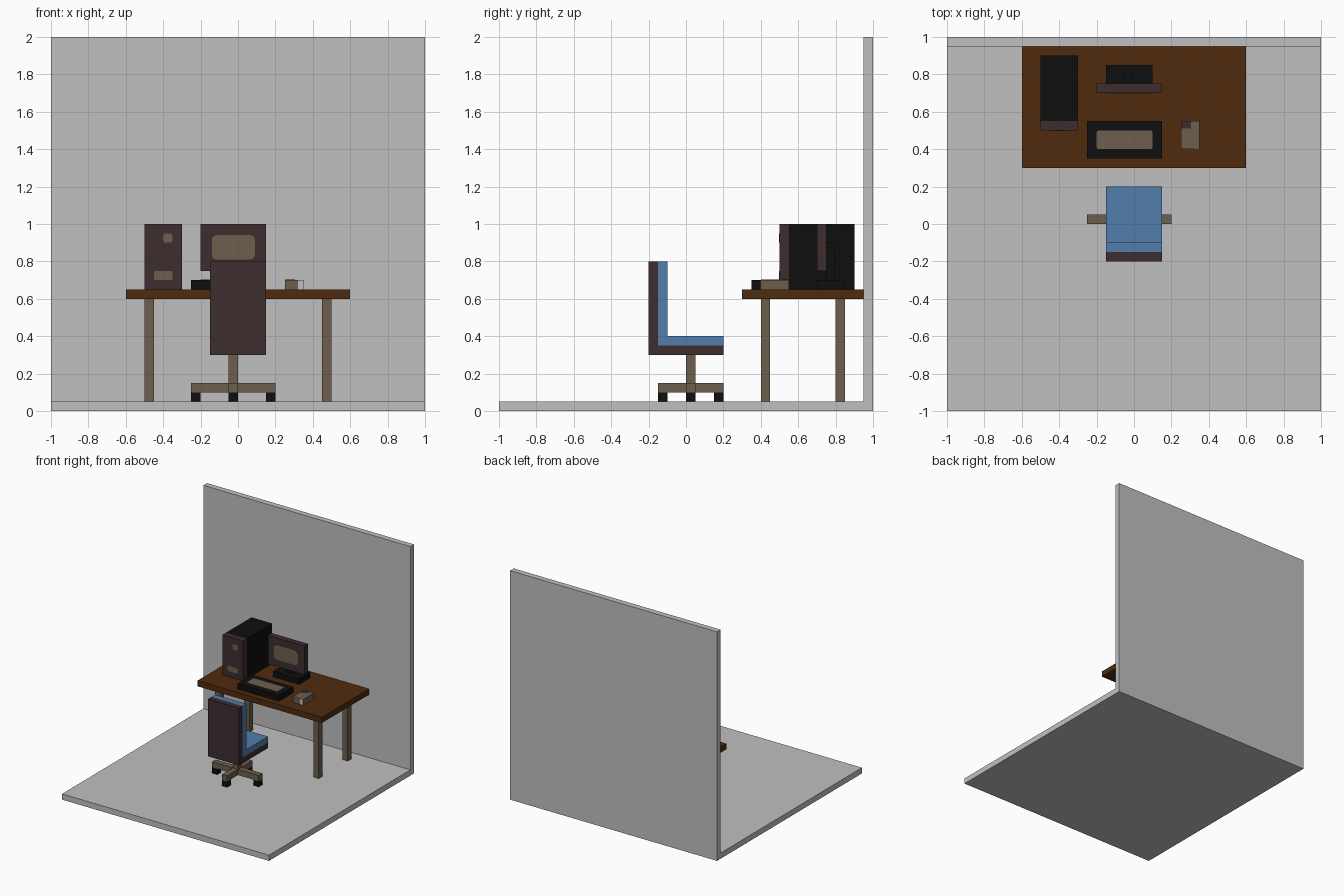
import bpy, bmesh, math
from mathutils import Vector

if "Cube" in bpy.data.objects:
    bpy.data.objects.remove(bpy.data.objects["Cube"])


def material(name, r, g, b):
    m = bpy.data.materials.new(name)
    m.diffuse_color = (r, g, b, 1)
    m.use_nodes = True
    m.node_tree.nodes["Principled BSDF"].inputs["Base Color"].default_value = m.diffuse_color
    return m


GREY = material("light grey", 0.53, 0.53, 0.53)
WOOD = material("brown wood", 0.080, 0.024, 0.004)
TAUPE = material("taupe", 0.150, 0.114, 0.076)
DARK = material("dark brown", 0.045, 0.026, 0.028)
BLACK = material("black", 0.0045, 0.0045, 0.0045)
BLUE = material("blue fabric", 0.085, 0.205, 0.415)


def finish(name, bm, mat):
    bmesh.ops.recalc_face_normals(bm, faces=bm.faces)
    mesh = bpy.data.meshes.new(name)
    bm.to_mesh(mesh)
    bm.free()
    mesh.materials.append(mat)
    ob = bpy.data.objects.new(name, mesh)
    bpy.context.collection.objects.link(ob)
    return ob


def box(name, mat, x, y, z):
    """Box given by its (min, max) range on each axis."""
    bm = bmesh.new()
    bmesh.ops.create_cube(bm, size=1)
    for v in bm.verts:
        v.co = Vector([r[0] if c < 0 else r[1] for c, r in zip(v.co, (x, y, z))])
    return finish(name, bm, mat)


def extrude(name, mat, points, vector):
    bm = bmesh.new()
    face = bm.faces.new([bm.verts.new(p) for p in points])
    out = bmesh.ops.extrude_face_region(bm, geom=[face])["geom"]
    bmesh.ops.translate(bm, vec=vector,
                        verts=[v for v in out if isinstance(v, bmesh.types.BMVert)])
    return finish(name, bm, mat)


def plate(name, mat, u, v, level, radius, front):
    """Thin rounded plate: facing -y (u=x, v=z) or facing up (u=x, v=y)."""
    pts = []
    corners = ((u[1], v[1], -1, -1), (u[0], v[1], 1, -1), (u[0], v[0], 1, 1), (u[1], v[0], -1, 1))
    for k, (cu, cv, su, sv) in enumerate(corners):
        for i in range(4):
            a = math.pi / 2 * (k + i / 3)
            p = (cu + su * radius + radius * math.cos(a), cv + sv * radius + radius * math.sin(a))
            pts.append((p[0], level, p[1]) if front else (p[0], p[1], level))
    return extrude(name, mat, pts, (0, -0.002, 0) if front else (0, 0, 0.002))


def side_profile(name, mat, pts, x0, x1):
    return extrude(name, mat, [(x0, y, z) for y, z in pts], (x1 - x0, 0, 0))


# Room: floor and wall as one L profile
side_profile("floor_and_wall", GREY,
             [(-1, 0), (1, 0), (1, 2), (0.95, 2), (0.95, 0.05), (-1, 0.05)], -1, 1)

# Desk
box("desk_top", WOOD, (-0.6, 0.6), (0.3, 0.95), (0.6, 0.65))
for side, x in (("left", -0.5), ("right", 0.45)):
    for end, y in (("front", 0.4), ("back", 0.8)):
        box(f"desk_leg_{end}_{side}", TAUPE, (x, x + 0.05), (y, y + 0.05), (0.05, 0.6))

# Computer tower
box("tower_body", BLACK, (-0.5, -0.3), (0.55, 0.9), (0.65, 1.0))
box("tower_front", DARK, (-0.5, -0.3), (0.5, 0.55), (0.65, 1.0))
plate("tower_button", TAUPE, (-0.4, -0.35), (0.9, 0.95), 0.5, 0.012, True)
plate("tower_slot", TAUPE, (-0.45, -0.35), (0.7, 0.75), 0.5, 0.012, True)

# Monitor
box("monitor_foot", BLACK, (-0.15, 0.1), (0.7, 0.85), (0.65, 0.7))
box("monitor_neck", BLACK, (-0.05, 0), (0.75, 0.8), (0.7, 0.9))
box("monitor_panel", DARK, (-0.2, 0.15), (0.7, 0.75), (0.75, 1.0))
plate("monitor_screen", TAUPE, (-0.14, 0.09), (0.81, 0.94), 0.7, 0.025, True)

# Keyboard and mouse
box("keyboard", BLACK, (-0.25, 0.15), (0.35, 0.55), (0.65, 0.7))
plate("keyboard_keys", TAUPE, (-0.2, 0.1), (0.4, 0.5), 0.7, 0.012, False)
box("mouse", TAUPE, (0.25, 0.35), (0.4, 0.55), (0.65, 0.7))
plate("mouse_button", DARK, (0.25, 0.305), (0.51, 0.55), 0.7, 0.008, False)
plate("mouse_front_patch", GREY, (0.322, 0.35), (0.65, 0.7), 0.4, 0.003, True)

# Chair shell and cushion as L profiles
side_profile("chair_shell", DARK,
             [(-0.2, 0.3), (0.2, 0.3), (0.2, 0.35), (-0.15, 0.35), (-0.15, 0.8), (-0.2, 0.8)],
             -0.15, 0.15)
side_profile("chair_cushion", BLUE,
             [(-0.15, 0.35), (0.2, 0.35), (0.2, 0.4), (-0.1, 0.4), (-0.1, 0.8), (-0.15, 0.8)],
             -0.15, 0.15)

# Chair base: post, four arms and casters
box("chair_post", TAUPE, (-0.05, 0), (0, 0.05), (0.1, 0.3))
arms = {"left": ((-0.25, -0.05), (0, 0.05)), "right": ((0, 0.2), (0, 0.05)),
        "front": ((-0.05, 0), (-0.15, 0)), "back": ((-0.05, 0), (0.05, 0.2))}
for side, (x, y) in arms.items():
    box(f"chair_arm_{side}", TAUPE, x, y, (0.1, 0.15))
for side, x, y in (("left", -0.25, 0), ("right", 0.15, 0),
                   ("front", -0.05, -0.15), ("back", -0.05, 0.15)):
    box(f"caster_{side}", BLACK, (x, x + 0.05), (y, y + 0.05), (0.05, 0.1))
